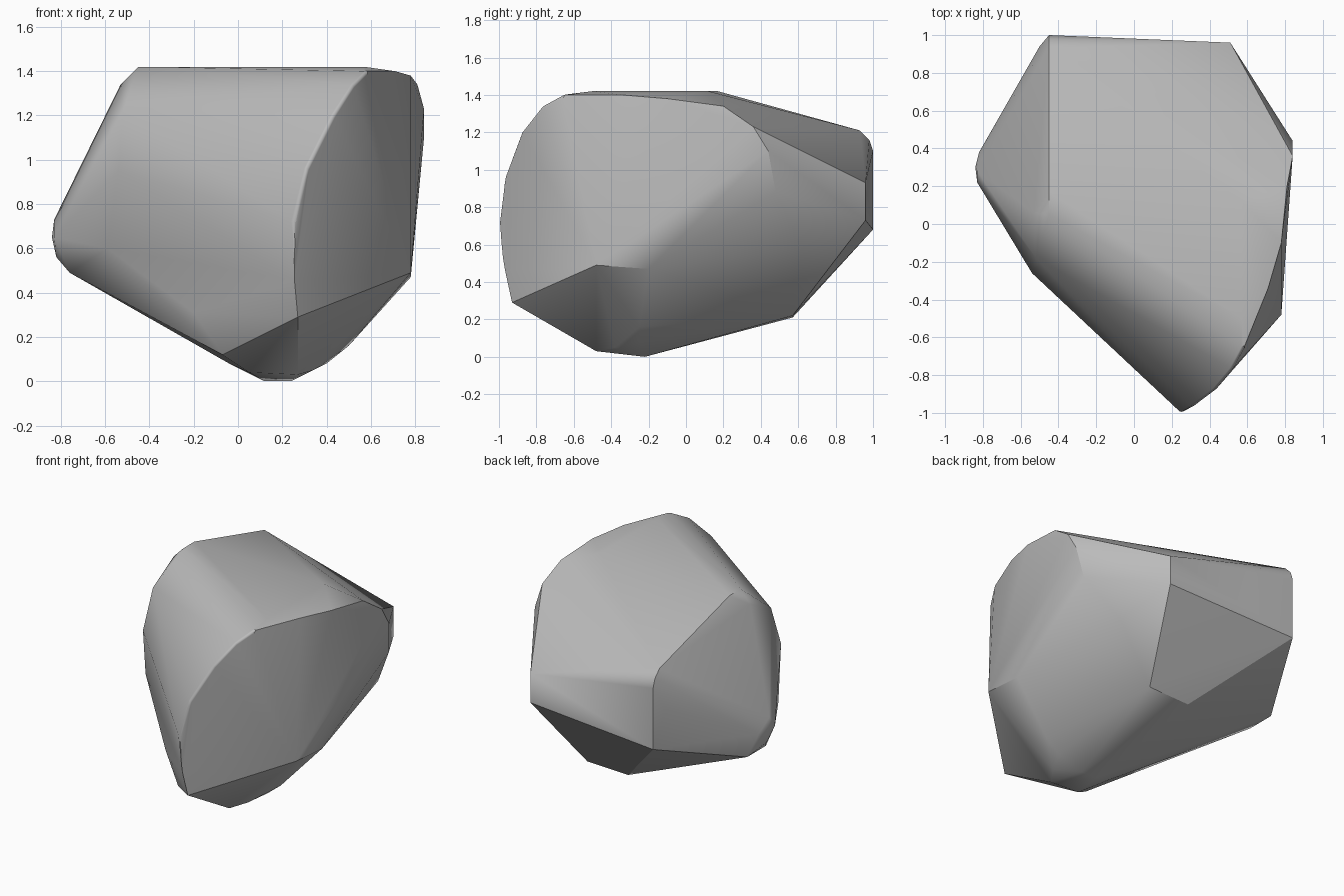
import bpy
import bmesh
import math

default_cube = bpy.data.objects.get("Cube")
if default_cube:
    bpy.data.objects.remove(default_cube, do_unlink=True)


def make_material(name, linear_value):
    """One flat grey stone colour for viewport and render."""
    colour = (linear_value, linear_value, linear_value, 1)
    material = bpy.data.materials.new(name)
    material.use_nodes = True
    material.diffuse_color = colour
    shader = material.node_tree.nodes["Principled BSDF"]
    shader.inputs["Base Color"].default_value = colour
    shader.inputs["Roughness"].default_value = 1
    return material


def round_rim(bm, rim, offset):
    """Soften the edges that join neighbouring rim corners."""
    def on_rim(vert):
        return tuple(round(value, 2) for value in vert.co) in rim

    edges = [edge for edge in bm.edges if all(on_rim(v) for v in edge.verts)]
    bmesh.ops.bevel(bm, geom=edges, offset=offset, offset_type="OFFSET",
                    segments=3, profile=.5, affect="EDGES",
                    clamp_overlap=True)


def make_boulder(name, corner_groups, rim, material):
    """Wrap a tight convex skin around the corners and shade it softly."""
    bm = bmesh.new()
    for group in corner_groups:
        for corner in group:
            bm.verts.new(corner)
    bmesh.ops.convex_hull(bm, input=bm.verts[:])

    # Remove corners swallowed by the skin
    loose = [vert for vert in bm.verts if not vert.link_faces]
    bmesh.ops.delete(bm, geom=loose, context="VERTS")
    bmesh.ops.dissolve_limit(bm, angle_limit=math.radians(2),
                             verts=bm.verts[:], edges=bm.edges[:])
    round_rim(bm, rim, .03)
    bmesh.ops.recalc_face_normals(bm, faces=bm.faces[:])

    mesh = bpy.data.meshes.new(name)
    bm.to_mesh(mesh)
    bm.free()
    mesh.materials.append(material)
    boulder = bpy.data.objects.new(name, mesh)
    bpy.context.collection.objects.link(boulder)

    # Soft rounded sides, crisp broken edges, flat broad facets
    bpy.ops.object.select_all(action="DESELECT")
    boulder.select_set(True)
    bpy.context.view_layer.objects.active = boulder
    bpy.ops.object.shade_smooth_by_angle(angle=math.radians(29))
    weighted = boulder.modifiers.new("facet shading", "WEIGHTED_NORMAL")
    weighted.keep_sharp = True
    return boulder


# Rounded rim where the curved front meets the split cap
front_rim = [
    (.27, -.93, .29), (.25, -.99, .55), (.25, -1, .72), (.31, -.97, .96),
    (.43, -.88, 1.2), (.52, -.77, 1.34), (.58, -.66, 1.4),
]

# Level top and the shoulder running down the cap side
top_and_shoulder = [
    (-.45, .05, 1.42), (-.45, .17, 1.42), (.57, .12, 1.42), (.57, -.5, 1.42),
    (.71, -.34, 1.4), (.78, -.1, 1.38), (.81, .2, 1.34), (.84, .36, 1.23),
    (.84, .44, 1.1), (.81, .48, .88),
]

# Left end of the curved front, easing into the pointed tip
left_end = [
    (-.53, .06, 1.34), (-.52, -.18, 1.22), (-.54, -.26, .95),
    (-.59, -.16, .6), (-.83, .28, .73), (-.83, .22, .65), (-.84, .3, .65),
    (-.82, .38, .65), (-.82, .3, .56), (-.76, .22, .49), (-.76, .42, .49),
]

# Upright broken edges at the back
back_edges = [
    (-.45, .93, 1.21), (-.45, .98, 1.16), (-.45, 1, 1.1), (-.45, 1, .68),
    (-.5, .94, .95), (.51, .96, .93), (.51, .96, .73),
]

# Underside and the lower corners of the cap
underside = [
    (.78, -.48, .49), (.78, -.2, .47), (.63, .62, .58), (.35, .57, .22),
    (.04, .57, .21), (.24, -.22, 0), (.12, -.22, 0), (.27, -.48, .03),
    (.05, -.48, .04), (-.04, -.3, .08), (.4, -.25, .08), (.5, -.25, .16),
    (.34, -.38, .05), (-.07, -.55, .12), (-.2, -.5, .31),
]

stone = make_material("grey stone", .5)
make_boulder(
    "boulder",
    [front_rim, top_and_shoulder, left_end, back_edges, underside],
    front_rim[1:],
    stone,
)
